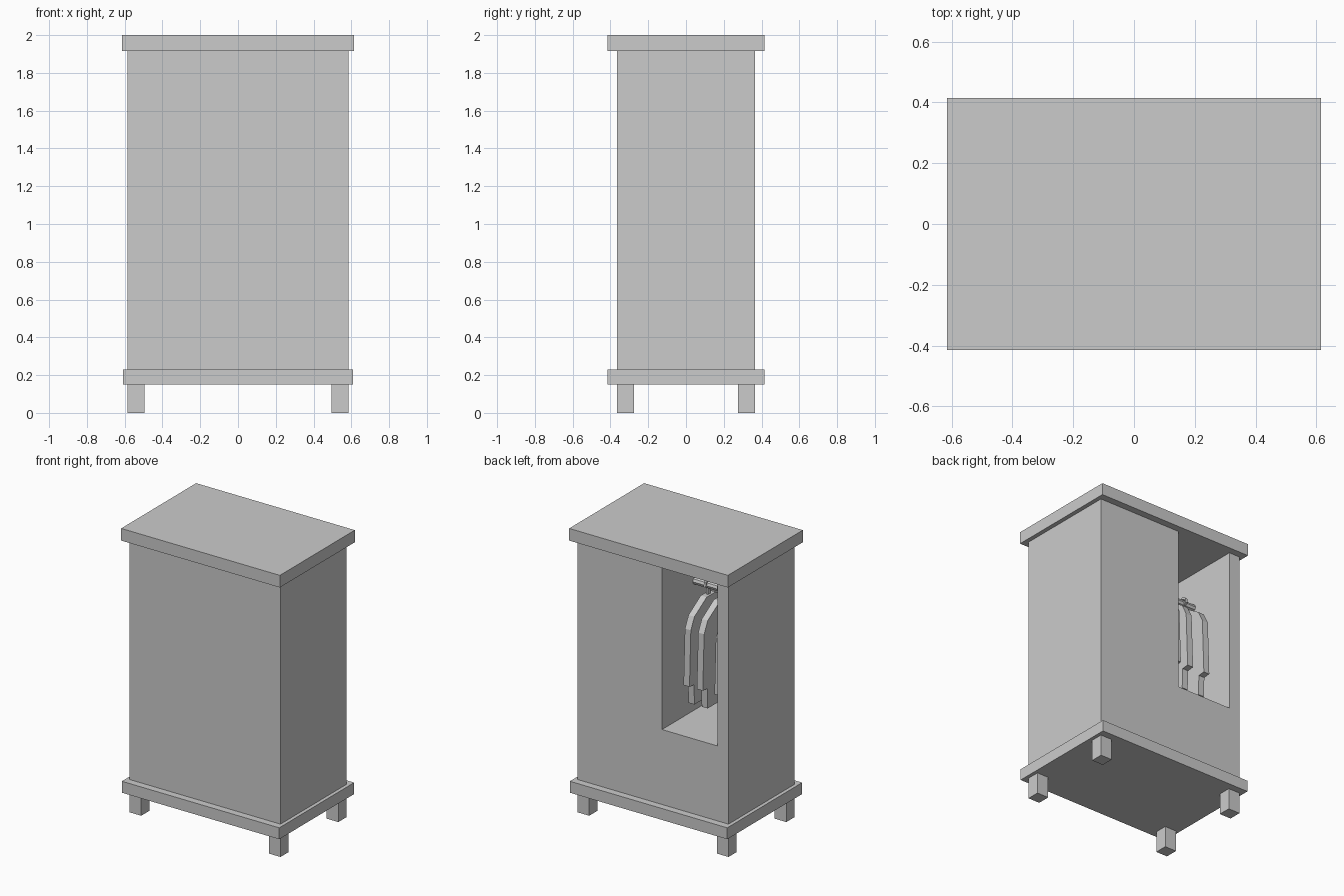
import bpy, bmesh, math

if "Cube" in bpy.data.objects:
    bpy.data.objects.remove(bpy.data.objects["Cube"])


def make(name, bm):
    bmesh.ops.recalc_face_normals(bm, faces=bm.faces[:])
    me = bpy.data.meshes.new(name)
    bm.to_mesh(me)
    bm.free()
    ob = bpy.data.objects.new(name, me)
    bpy.context.collection.objects.link(ob)
    return ob


def box(name, lo, hi):
    bm = bmesh.new()
    bmesh.ops.create_cube(bm, size=1)
    for v in bm.verts:
        v.co = [(a + b) / 2 + c * (b - a) for a, b, c in zip(lo, hi, v.co)]
    return make(name, bm)


def slab_x(name, yz, x, thick):
    """Extrude a y-z outline along x."""
    bm = bmesh.new()
    f = bm.faces.new([bm.verts.new((x - thick / 2, y, z)) for y, z in yz])
    ext = bmesh.ops.extrude_face_region(bm, geom=[f])["geom"]
    for v in ext:
        if isinstance(v, bmesh.types.BMVert):
            v.co.x += thick
    return make(name, bm)


# Plinth, top and feet
box("top_board", (-.615, -.415, 1.915), (.615, .415, 2))
box("base_board", (-.61, -.415, .15), (.61, .415, .23))
for sx, side in ((-1, "left"), (1, "right")):
    for sy, end in ((-1, "front"), (1, "back")):
        cx, cy = sx * .54, sy * .32
        box(f"{end}_{side}_foot", (cx - .045, cy - .045, 0), (cx + .045, cy + .045, .15))

# Cabinet with a hanging niche open at the back
cabinet = box("cabinet", (-.585, -.365, .23), (.585, .365, 1.915))
cutter = box("niche_cutter", (-.5, -.29, .755), (-.07, .5, 2.1))
cutter.hide_render = True
cutter.hide_viewport = False
cutter.display_type = 'WIRE'
mod = cabinet.modifiers.new("niche", 'BOOLEAN')
mod.operation = 'DIFFERENCE'
mod.solver = 'EXACT'
mod.object = cutter

# Hanging rail across the niche
bpy.ops.mesh.primitive_cylinder_add(vertices=8, radius=.025, depth=.43,
                                    location=(-.285, 0, 1.66),
                                    rotation=(0, math.pi / 2, 0))
bpy.context.object.name = "hanging_rail"

# Garments: half outline from collar to hem, mirrored in y
half = [(.05, 1.595), (.185, 1.51), (.225, 1.43), (.24, 1.04), (.19, 1.035), (.185, .895)]
outline = half + [(-y, z) for y, z in reversed(half)]
hook = [(.012, 1.59), (.012, 1.64), (.04, 1.655), (.035, 1.69), (0, 1.705), (-.035, 1.69),
        (-.028, 1.68), (0, 1.69), (.026, 1.68), (.028, 1.66), (-.012, 1.64), (-.012, 1.59)]
for i, x in enumerate((-.172, -.275, -.412), 1):
    slab_x(f"garment_{i}", outline, x, .046)
    slab_x(f"hanger_hook_{i}", hook, x, .016)
